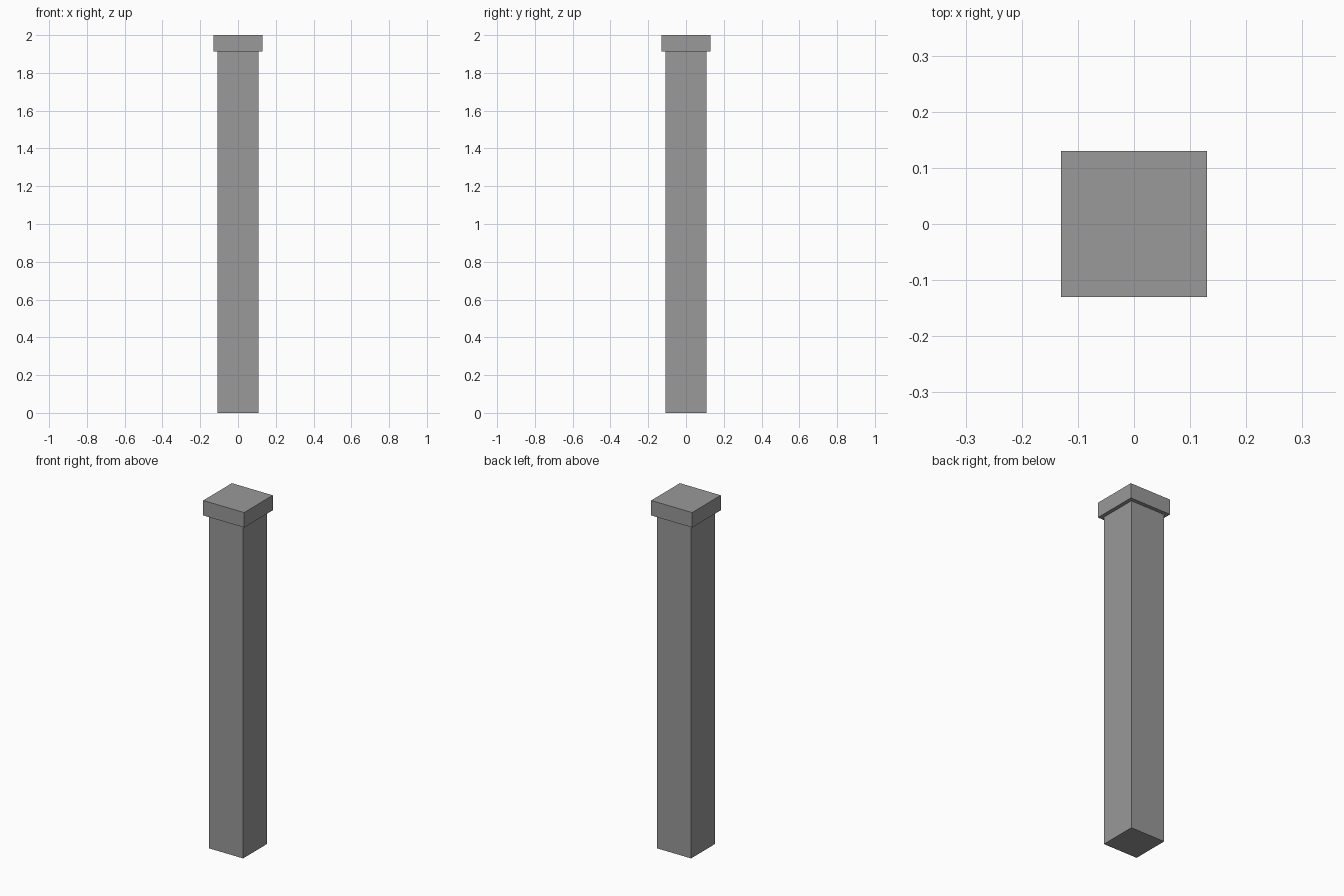
import bpy

if "Cube" in bpy.data.objects:
    bpy.data.objects.remove(bpy.data.objects["Cube"])

# Dark grey for the whole post
grey = bpy.data.materials.new("dark_grey")
grey.diffuse_color = (0.319, 0.319, 0.319, 1)
grey.use_nodes = True
grey.node_tree.nodes["Principled BSDF"].inputs["Base Color"].default_value = grey.diffuse_color


def box(name, width, z0, z1):
    """Square block centred on the z axis, from z0 to z1."""
    bpy.ops.mesh.primitive_cube_add(size=1, location=(0, 0, (z0 + z1) / 2))
    ob = bpy.context.object
    ob.name = name
    ob.scale = (width, width, z1 - z0)
    bpy.ops.object.transform_apply(location=False, rotation=False, scale=True)
    ob.data.materials.append(grey)
    return ob


CAP_BOTTOM = 1.914

# Square post shaft
box("post_shaft", 0.217, 0.0, CAP_BOTTOM)

# Wider flat cap on top
box("post_cap", 0.26, CAP_BOTTOM, 2.0)
